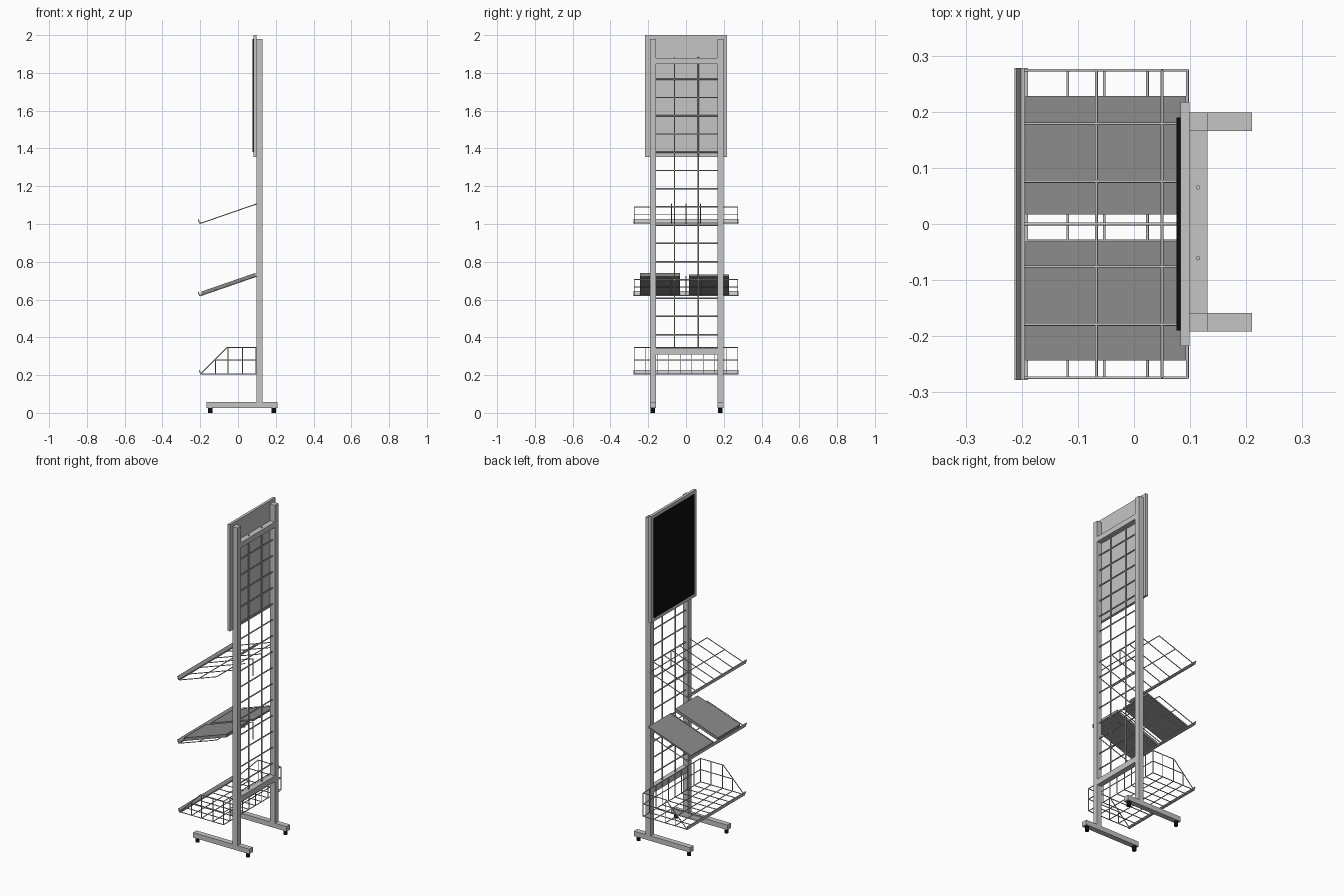
import bpy, bmesh
from mathutils import Vector

cube = bpy.data.objects.get("Cube")
if cube:
    bpy.data.objects.remove(cube, do_unlink=True)


def material(name, r, g, b):
    m = bpy.data.materials.new(name)
    m.use_nodes = True
    m.diffuse_color = (r, g, b, 1)
    bsdf = next(n for n in m.node_tree.nodes if n.type == 'BSDF_PRINCIPLED')
    bsdf.inputs["Base Color"].default_value = (r, g, b, 1)
    return m


METAL = material("light_grey_metal", 0.56, 0.56, 0.56)
TRAY = material("mid_grey_tray", 0.26, 0.26, 0.26)
BLACK = material("black", 0.004, 0.004, 0.004)


def finish(name, bm, mat):
    bmesh.ops.recalc_face_normals(bm, faces=bm.faces[:])
    me = bpy.data.meshes.new(name)
    bm.to_mesh(me)
    bm.free()
    me.materials.append(mat)
    ob = bpy.data.objects.new(name, me)
    bpy.context.collection.objects.link(ob)
    return ob


def box(name, x, y, z, mat):
    """Box from (min, max) ranges."""
    bm = bmesh.new()
    bmesh.ops.create_cube(bm, size=1)
    for v in bm.verts:
        v.co = [(r[0] + r[1]) / 2 + c * (r[1] - r[0]) for r, c in zip((x, y, z), v.co)]
    return finish(name, bm, mat)


def prism(name, profile, y0, y1, mat):
    """Extrude an xz profile along y."""
    bm = bmesh.new()
    face = bm.faces.new([bm.verts.new((x, y0, z)) for x, z in profile])
    new = bmesh.ops.extrude_face_region(bm, geom=[face])["geom"]
    bmesh.ops.translate(bm, vec=(0, y1 - y0, 0),
                        verts=[v for v in new if isinstance(v, bmesh.types.BMVert)])
    return finish(name, bm, mat)


def wires(name, segments, radius, mat=METAL):
    """One object made of straight round rods."""
    bm = bmesh.new()
    for a, b in segments:
        a, b = Vector(a), Vector(b)
        d = b - a
        rod = bmesh.ops.create_cone(bm, cap_ends=True, segments=8, radius1=radius,
                                    radius2=radius, depth=d.length)["verts"]
        bmesh.ops.rotate(bm, verts=rod, matrix=d.to_track_quat('Z', 'Y').to_matrix())
        bmesh.ops.translate(bm, verts=rod, vec=(a + b) / 2)
    for f in bm.faces:
        f.smooth = len(f.verts) == 4
    return finish(name, bm, mat)


# Upright frame: posts, feet and casters
POST_X = (0.098, 0.131)
for side, yc in (("left", 0.182), ("right", -0.175)):
    span = (yc - 0.0165, yc + 0.0165)
    box(side + "_post", POST_X, span, (0.055, 1.98), METAL)
    box(side + "_foot", (-0.167, 0.21), span, (0.027, 0.057), METAL)
    for end, x in (("inner", -0.148), ("outer", 0.19)):
        wires(f"{side}_{end}_caster", [((x, yc, 0), (x, yc, 0.028))], 0.012, BLACK)
box("upper_crossbar", POST_X, (-0.16, 0.167), (1.847, 1.879), METAL)
box("lower_crossbar", POST_X, (-0.16, 0.167), (0.308, 0.343), METAL)

# Wire mesh between the posts
mesh = [((0.114, y, 0.34), (0.114, y, 1.885)) for y in (-0.061, 0.065)]
mesh += [((0.114, -0.16, z), (0.114, 0.167, z))
         for z in (0.414 + 0.0966 * i for i in range(15))]
wires("back_mesh", mesh, 0.0038)

# Sign board with black display face
box("sign_board", (0.083, 0.099), (-0.217, 0.217), (1.355, 2.0), METAL)
box("sign_face", (0.076, 0.0832), (-0.19, 0.19), (1.38, 1.98), BLACK)


# Sloped wire shelves
SLOPE = 0.102 / 0.295
LIP = ((-0.213, 0.021), (-0.209, 0.024), (-0.201, 0.005), (-0.195, 0.008),
       (-0.195, 0.001), (-0.206, -0.001))


def lip(name, dx, z):
    prism(name, [(x + dx, z + h) for x, h in LIP], -0.278, 0.278, METAL)


def on_slope(x, y, z0):
    return (x, y, z0 + (x + 0.2) * SLOPE)


def shelf(name, z0):
    rods = []
    for y, end in ((0, 0.1), (0.076, 0.1), (0.179, 0.1), (0.274, 0.05)):
        for s in ((1, -1) if y else (1,)):
            rods.append((on_slope(-0.2, s * y, z0), on_slope(end, s * y, z0)))
    for x in (-0.067, 0.05):
        rods.append((on_slope(x, -0.274, z0), on_slope(x, 0.274, z0)))
    # Hanging hook behind the shelf
    rods.append((on_slope(0.1, 0, z0), (0.1, 0, z0)))
    wires(name + "_wires", rods, 0.0026)
    lip(name + "_lip", 0, z0)


shelf("upper_shelf", 1.003)
shelf("middle_shelf", 0.62)

# Two trays resting on the middle shelf
for name, y0, y1, thick in (("left_tray", 0.017, 0.228, 0.010),
                            ("right_tray", -0.243, -0.031, 0.019)):
    x0, x1 = -0.193, 0.093
    low, high = [on_slope(x, 0, 0.621)[2] for x in (x0, x1)]
    prism(name, [(x0, low), (x1, high), (x1, high + thick), (x0, low + thick)], y0, y1, TRAY)

# Wire basket: floor, back and two sloped sides
W, X0, X1, Z0, Z1, ZM = 0.274, -0.198, 0.095, 0.206, 0.347, 0.28
rods = []
for i in range(10):
    y = -W + i * 2 * W / 9
    rods += [((X0, y, Z0), (X1, y, Z0)), ((X1, y, Z0), (X1, y, Z1))]
rods += [((x, -W, Z0), (x, W, Z0)) for x in (-0.118, -0.053, 0.024, X1)]
rods += [((X1, -W, z), (X1, W, z)) for z in (ZM, Z1)]
for y in (-W, W):
    rods += [((X0, y, Z0), (-0.058, y, Z1)), ((-0.058, y, Z1), (X1, y, Z1)),
             ((-0.124, y, ZM), (X1, y, ZM)), ((-0.12, y, Z0), (-0.12, y, ZM)),
             ((-0.053, y, Z0), (-0.053, y, Z1)), ((0.024, y, Z0), (0.024, y, Z1))]
wires("basket_wires", rods, 0.0026)
lip("basket_lip", 0.006, 0.203)
